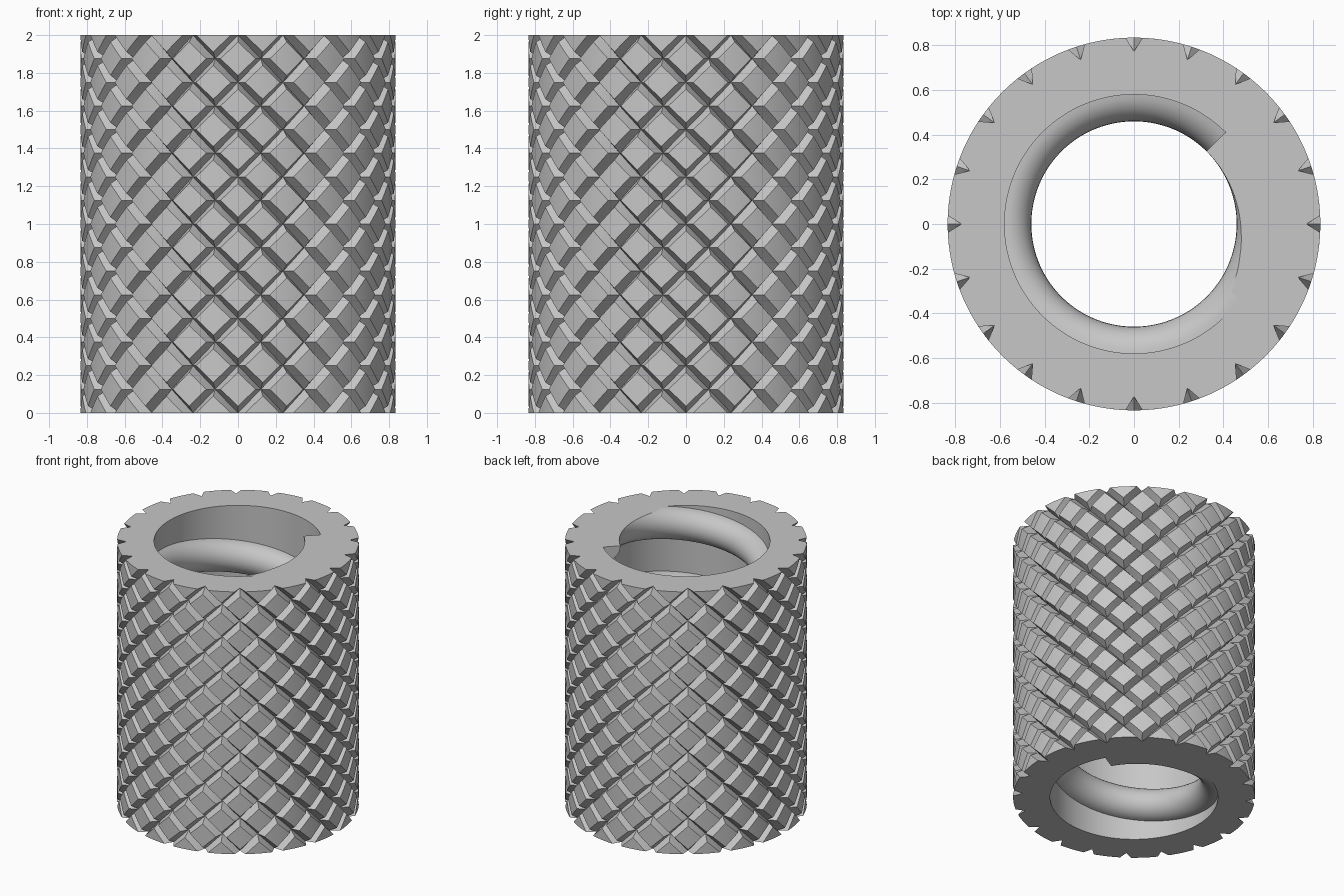
import bpy, bmesh, math
from mathutils import Vector

if "Cube" in bpy.data.objects:
    bpy.data.objects.remove(bpy.data.objects["Cube"])

R_OUT, R_BORE, HEIGHT = 0.835, 0.58, 2.0
COUNT = 20                       # knurl grooves of each hand
STEP_A, STEP_Z = 2 * math.pi / COUNT, 0.25
HALF, DEPTH = 0.145, 0.062       # groove half width (of one step) and depth
RIDGE = 0.12                     # radius of the rounded thread ridge

steel = bpy.data.materials.new("steel_grey")
steel.diffuse_color = (0.57, 0.57, 0.57, 1)
steel.use_nodes = True
steel.node_tree.nodes["Principled BSDF"].inputs["Base Color"].default_value = steel.diffuse_color


def finish(bm, name):
    bmesh.ops.recalc_face_normals(bm, faces=bm.faces)
    mesh = bpy.data.meshes.new(name)
    bm.to_mesh(mesh)
    bm.free()
    mesh.materials.append(steel)
    ob = bpy.data.objects.new(name, mesh)
    bpy.context.collection.objects.link(ob)
    bpy.ops.object.select_all(action='DESELECT')
    ob.select_set(True)
    bpy.context.view_layer.objects.active = ob
    bpy.ops.object.shade_smooth_by_angle(angle=math.radians(25))
    return ob


def trim(bm, z, up):
    """Cut away everything beyond height z; return the cut edges."""
    bmesh.ops.bisect_plane(bm, geom=bm.verts[:] + bm.edges[:] + bm.faces[:], dist=1e-5,
                           plane_co=(0, 0, z), plane_no=(0, 0, up), clear_outer=True)
    return [e for e in bm.edges if e.is_boundary and all(abs(v.co.z - z) < 1e-4 for v in e.verts)]


# Knurled sleeve: diamond cells between two crossing sets of helical V grooves
def knurl_point(a, b):
    groove = max(max(0, 1 - abs(c - round(c)) / HALF) for c in (a, b))
    r = R_OUT - DEPTH * groove
    ang = STEP_A * (a + b) / 2
    return Vector((r * math.cos(ang), r * math.sin(ang), STEP_Z * (a - b) / 2))


breaks = [0] + [HALF + (1 - 2 * HALF) * k / 4 for k in range(5)] + [1]
last = len(breaks) - 2
bm = bmesh.new()
for n in range(0, 17):
    for m in range(2 * COUNT):
        if (m + n) % 2:
            continue
        i, j = (m + n) // 2, (m - n) // 2
        grid = [[bm.verts.new(knurl_point(i + p, j + q)) for q in breaks] for p in breaks]
        for p in range(last + 1):
            for q in range(last + 1):
                v00, v10 = grid[p][q], grid[p + 1][q]
                v11, v01 = grid[p + 1][q + 1], grid[p][q + 1]
                if p == q and p in (0, last):      # crease runs around the sleeve
                    tris = ((v00, v10, v11), (v00, v11, v01))
                else:                              # crease runs up the sleeve
                    tris = ((v00, v10, v01), (v10, v11, v01))
                for t in tris:
                    bm.faces.new(t)
bmesh.ops.remove_doubles(bm, verts=bm.verts, dist=1e-4)

# Flat end rings and plain bore
inner = []
for z, up in ((HEIGHT, 1), (0, -1)):
    edges = trim(bm, z, up)
    out = bmesh.ops.extrude_edge_only(bm, edges=edges)['geom']
    for v in out:
        if isinstance(v, bmesh.types.BMVert):
            d = Vector((v.co.x, v.co.y)).normalized() * R_BORE
            v.co = (d.x, d.y, z)
inner = [e for e in bm.edges if e.is_boundary
         and all(v.co.xy.length < R_BORE + 0.01 for v in e.verts)]
bmesh.ops.bridge_loops(bm, edges=inner)
finish(bm, "knurled_sleeve")

# Thread ridge: half-round section swept up a helix inside the bore
START, END = math.radians(30), math.radians(45 + 4 * 360)
STEPS, ARC = 400, 16
bm = bmesh.new()
rings = []
for s in range(STEPS + 1):
    ang = START + (END - START) * s / STEPS
    zc = HEIGHT * s / STEPS
    ring = []
    for k in range(ARC + 1):
        t = -math.pi / 2 + math.pi * k / ARC
        r = R_BORE + 0.002 - (RIDGE + 0.002) * math.cos(t)
        ring.append(bm.verts.new((r * math.cos(ang), r * math.sin(ang), zc + RIDGE * math.sin(t))))
    rings.append(ring)
for r0, r1 in zip(rings, rings[1:]):
    for k in range(ARC + 1):
        k2 = (k + 1) % (ARC + 1)
        bm.faces.new((r0[k], r0[k2], r1[k2], r1[k]))
bm.faces.new(rings[0])
bm.faces.new(rings[-1])
for z, up in ((HEIGHT, 1), (0, -1)):
    bmesh.ops.triangle_fill(bm, edges=trim(bm, z, up), use_beauty=True)
finish(bm, "thread_ridge")
